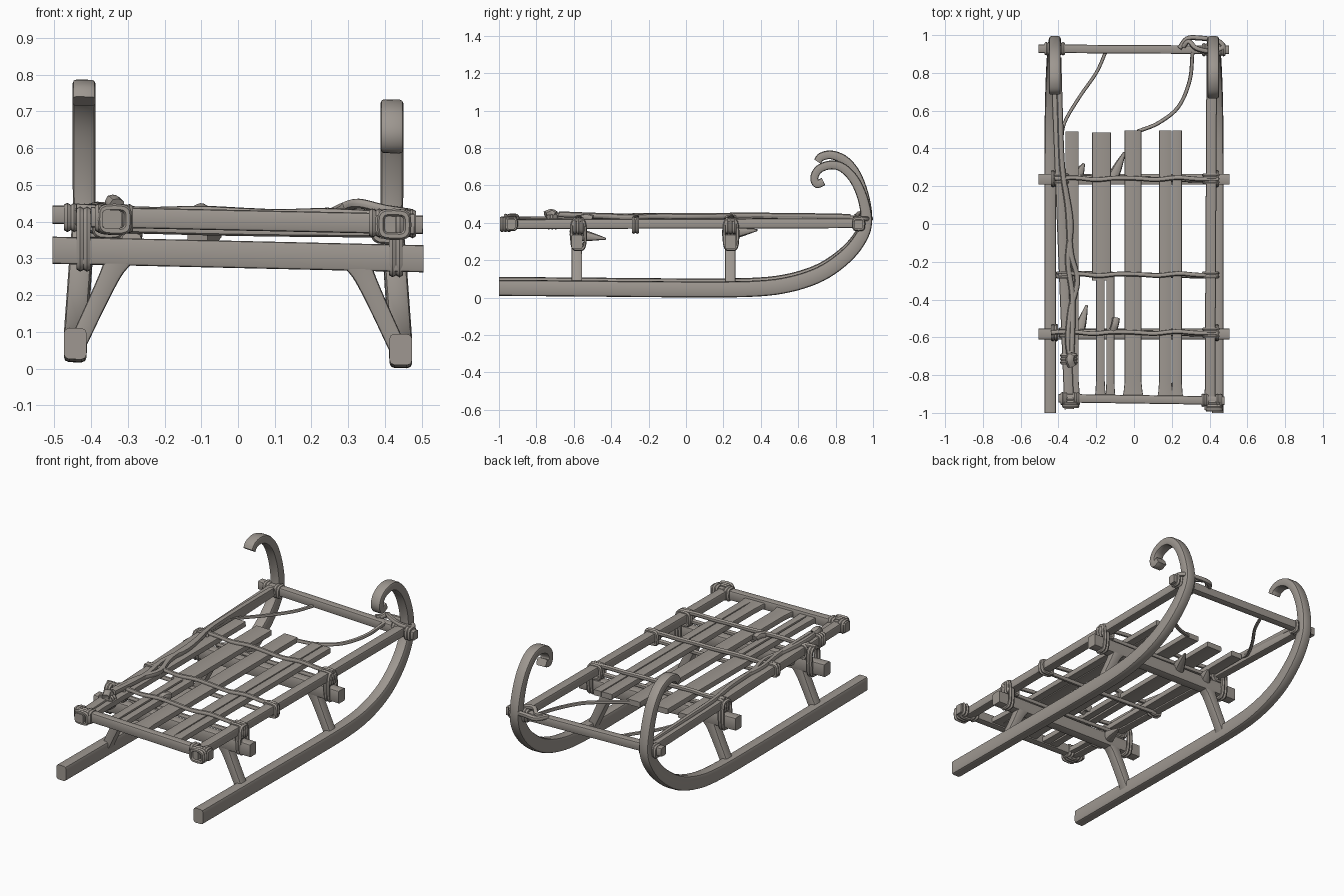
import bpy, bmesh, math
from mathutils import Vector

if "Cube" in bpy.data.objects:
    bpy.data.objects.remove(bpy.data.objects["Cube"])

TILT = -0.018          # the whole sled leans slightly to one side
wood = bpy.data.materials.new("weathered_wood")
wood.diffuse_color = (0.34, 0.31, 0.28, 1)
wood.use_nodes = True
wood.node_tree.nodes["Principled BSDF"].inputs["Base Color"].default_value = wood.diffuse_color
X, Y, Z = Vector((1, 0, 0)), Vector((0, 1, 0)), Vector((0, 0, 1))


def finish(name, bm):
    for v in bm.verts:
        v.co.z += TILT * v.co.x
    bmesh.ops.recalc_face_normals(bm, faces=bm.faces)
    me = bpy.data.meshes.new(name)
    bm.to_mesh(me)
    bm.free()
    ob = bpy.data.objects.new(name, me)
    bpy.context.collection.objects.link(ob)
    me.materials.append(wood)
    bpy.context.view_layer.objects.active = ob
    ob.select_set(True)
    bpy.ops.object.shade_smooth_by_angle(angle=math.radians(35))
    ob.select_set(False)
    return ob


def section(w, h, r):
    """Rounded rectangle outline."""
    rad = r * min(w, h) / 2
    out = []
    for i, (sx, sy) in enumerate(((1, 1), (-1, 1), (-1, -1), (1, -1))):
        for k in range(3):
            a = math.pi / 2 * (i + k / 2)
            out.append((sx * (w / 2 - rad) + rad * math.cos(a),
                        sy * (h / 2 - rad) + rad * math.sin(a)))
    return out


def spline(vals, steps):
    """Catmull-Rom samples through vectors."""
    p = [2 * vals[0] - vals[1]] + vals + [2 * vals[-1] - vals[-2]]
    out = []
    for i in range(1, len(p) - 2):
        for s in range(steps):
            t = s / steps
            out.append(0.5 * (2 * p[i] + (p[i + 1] - p[i - 1]) * t
                       + (2 * p[i - 1] - 5 * p[i] + 4 * p[i + 1] - p[i + 2]) * t * t
                       + (3 * p[i] - p[i - 1] - 3 * p[i + 1] + p[i + 2]) * t ** 3))
    return out + [vals[-1]]


def sweep(name, pts, w, h, side=X, sw=None, sh=None, r=0.35, steps=1):
    """Sweep a rounded rectangle: w lies along 'side', h across it."""
    n = len(pts)
    pts = spline([Vector(p) for p in pts], steps)
    sc = spline([Vector(((sw or [1] * n)[i], (sh or [1] * n)[i])) for i in range(n)], steps)
    bm = bmesh.new()
    rings = []
    for i, p in enumerate(pts):
        t = (pts[min(i + 1, len(pts) - 1)] - pts[max(i - 1, 0)]).normalized()
        s = (side - side.dot(t) * t).normalized()
        u = t.cross(s)
        rings.append([bm.verts.new(p + s * a + u * b)
                      for a, b in section(w * sc[i].x, h * sc[i].y, r)])
    for a, b in zip(rings, rings[1:]):
        for k in range(12):
            bm.faces.new((a[k], a[(k + 1) % 12], b[(k + 1) % 12], b[k]))
    bm.faces.new(rings[0])
    bm.faces.new(rings[-1])
    return finish(name, bm)


def cord(name, pts, rad=0.011, steps=5):
    return sweep(name, pts, 2 * rad, 2 * rad, side=Vector((0.1, 0.2, 1)), r=0.8, steps=steps)


def lashing(name, c, axis, a, b, turns=3, rad=0.011):
    """Turns of cord round a bar; a and b are half sizes across the axis."""
    other = X if axis == Y else Y
    bm = bmesh.new()
    for k in range(turns):
        o = Vector(c) + axis * (k - (turns - 1) / 2) * rad * 1.7
        loops = []
        for i in range(20):
            q = 2 * math.pi * i / 20
            cx, sx = math.cos(q), math.sin(q)
            d = other * math.copysign(abs(cx) ** 0.5, cx) * a + Z * math.copysign(abs(sx) ** 0.5, sx) * b
            loops.append([bm.verts.new(o + d + d.normalized() * rad * math.cos(m * math.pi / 3)
                                       + axis * rad * math.sin(m * math.pi / 3)) for m in range(6)])
        for i in range(20):
            p, n = loops[i], loops[(i + 1) % 20]
            for m in range(6):
                bm.faces.new((p[m], p[(m + 1) % 6], n[(m + 1) % 6], n[m]))
    return finish(name, bm)


# Runners with curled fronts (the two curls differ)
base = [(-1, .06), (-.5, .056), (0, .052), (.35, .055), (.55, .078), (.72, .135), (.85, .225), (.93, .32), (.963, .41)]
curl_l = [(.952, .53), (.91, .65), (.85, .725), (.78, .755), (.725, .746), (.703, .72)]
curl_r = [(.95, .52), (.905, .63), (.84, .7), (.775, .717), (.712, .695), (.686, .65), (.7, .615), (.735, .628)]
for tag, sgn, curl in (("left", -1, curl_l), ("right", 1, curl_r)):
    yz = base + curl
    pts = [(sgn * (0.443 - 0.024 * min(1, max(0, (z - .06) / .35))), y, z) for y, z in yz]
    thick = [1] * 4 + [.98, .95, .9, .83, .75] + [.65, .6, .57, .54, .52, .5, .5, .5][:len(curl)]
    sweep("runner_" + tag, pts, .062, .085, sh=thick, r=.45, steps=5)

# Cross beams and splayed legs
for tag, y in (("rear", -.583), ("front", .237)):
    sweep(tag + "_cross_beam", [(-.505, y, .313), (.505, y, .308)], .058, .074, side=Y, r=.25)
    for s in (-1, 1):
        sweep(tag + "_leg", [(s * .325, y, .295), (s * .345, y, .255), (s * .385, y, .17), (s * .436, y, .06)],
              .056, .05, side=Y, sh=[1.5, 1.15, 1, .95], r=.3, steps=4)

# Seat frame: side rails and end bars
rail_x = lambda y: -.382 - .04 * y
sweep("left_rail", [(rail_x(-.98), -.98, .4), (rail_x(.95), .95, .405)], .052, .052)
sweep("right_rail", [(.402, -.985, .4), (.412, .95, .405)], .056, .052)
sweep("front_end_bar", [(-.505, .928, .41), (.503, .922, .4)], .045, .05, side=Y)
sweep("rear_end_bar", [(-.4, -.922, .405), (.48, -.935, .402)], .045, .056, side=Y)

# Seat slats, flared where they meet the rear bar
slats = [(-.328, .07, -.93, .49), (-.005, .088, -.93, .495), (.166, .066, -.93, .495), (.228, .05, -.93, .495),
         (-.172, .1, -.3, .485), (-.178, .046, -.93, -.26), (-.125, .042, -.93, -.26)]
for x, w, y0, y1 in slats:
    flare = 1.35 if y0 < -.9 else 1
    sweep("slat", [(x, y0, .4), (x, y0 + .04, .4), (x, y0 + .1, .4), (x, y1, .402)],
          w, .032, sw=[flare, 1 + (flare - 1) * .4, 1, 1], r=.3)

# Cords laid across the slats
for y, x0, x1 in ((.24, -.42, .445), (-.268, -.4, .445), (-.575, -.44, .44)):
    n = 8
    cord("cross_cord", [(x0 + (x1 - x0) * i / n, y + .006 * math.sin(i * 2.3), .426 + .003 * math.cos(i * 2))
                        for i in range(n + 1)], .012, 3)
    cord("under_cord", [(x0 + .03, y + .01, .376), (0, y, .373), (x1 - .02, y - .01, .376)], .012, 3)

# Lashings where rails meet beams and end bars
for y in (-.575, .24):
    lashing("left_beam_lashing", (rail_x(y) + .005, y, .392), Y, .034, .036)
    lashing("right_beam_lashing", (.407, y, .392), Y, .036, .036)
    for x in (-.42, .43):
        lashing("beam_end_lashing", (x, y, .345), X, .036, .078, 2)
lashing("left_mid_lashing", (rail_x(-.27), -.27, .4), Y, .033, .032, 2)
lashing("right_mid_lashing", (.406, -.27, .395), Y, .036, .036, 2)
for x, y in ((-.335, -.945), (-.345, -.715), (.425, -.965)):
    lashing("rail_lashing", (x, y, .4), Y, .036, .032)
for x, y in ((-.37, -.925), (-.305, -.925), (.375, -.933), (.45, -.934), (-.455, .928), (-.385, .928), (.38, .923), (.465, .923)):
    lashing("end_bar_lashing", (x, y, .403), X, .025, .029, 2)

# Loose ropes: pull cords at the front and a rope along the left rail
cord("pull_rope_left", [(-.15, .91, .39), (-.2, .8, .385), (-.29, .67, .385), (-.37, .53, .4), (-.385, .4, .425)], .009)
cord("pull_rope_right", [(.31, .91, .42), (.295, .76, .4), (.235, .62, .39), (.13, .535, .39), (.02, .49, .4)], .01)
cord("rope_loop", [(.24, .93, .43), (.28, .98, .425), (.34, .985, .43), (.44, .97, .43), (.47, .935, .43),
                   (.4, .915, .44), (.33, .93, .455), (.29, .965, .445), (.26, .94, .43)], .013)
cord("rail_rope", [(-.4, .88, .425), (-.392, .6, .43), (-.38, .3, .432), (-.35, .08, .43), (-.335, -.15, .43),
                   (-.3, -.3, .425), (-.335, -.45, .43), (-.35, -.62, .435), (-.33, -.75, .43)], .015)
cord("rail_rope_strand", [(-.365, .2, .43), (-.335, 0, .428), (-.35, -.2, .43), (-.325, -.4, .43), (-.33, -.68, .44)], .015)
cord("rear_beam_knot", [(-.11, -.56, .42), (-.1, -.53, .428), (-.095, -.5, .42)], .02)
cord("left_rope_tuft", [(-.335, -.7, .435), (-.34, -.72, .445), (-.33, -.75, .435)], .022)

# Tapering rope ends hanging by the cross beams
for p, q in (((-.29, -.57, .33), (-.25, -.43, .31)), ((-.3, .25, .345), (-.265, .32, .36)), ((-.11, .25, .345), (-.05, .38, .36))):
    sweep("hanging_rope_end", [p, [(a + b) / 2 for a, b in zip(p, q)], q], .06, .07, sw=[1, .7, .2], sh=[1, .6, .15], r=.7, steps=3)
